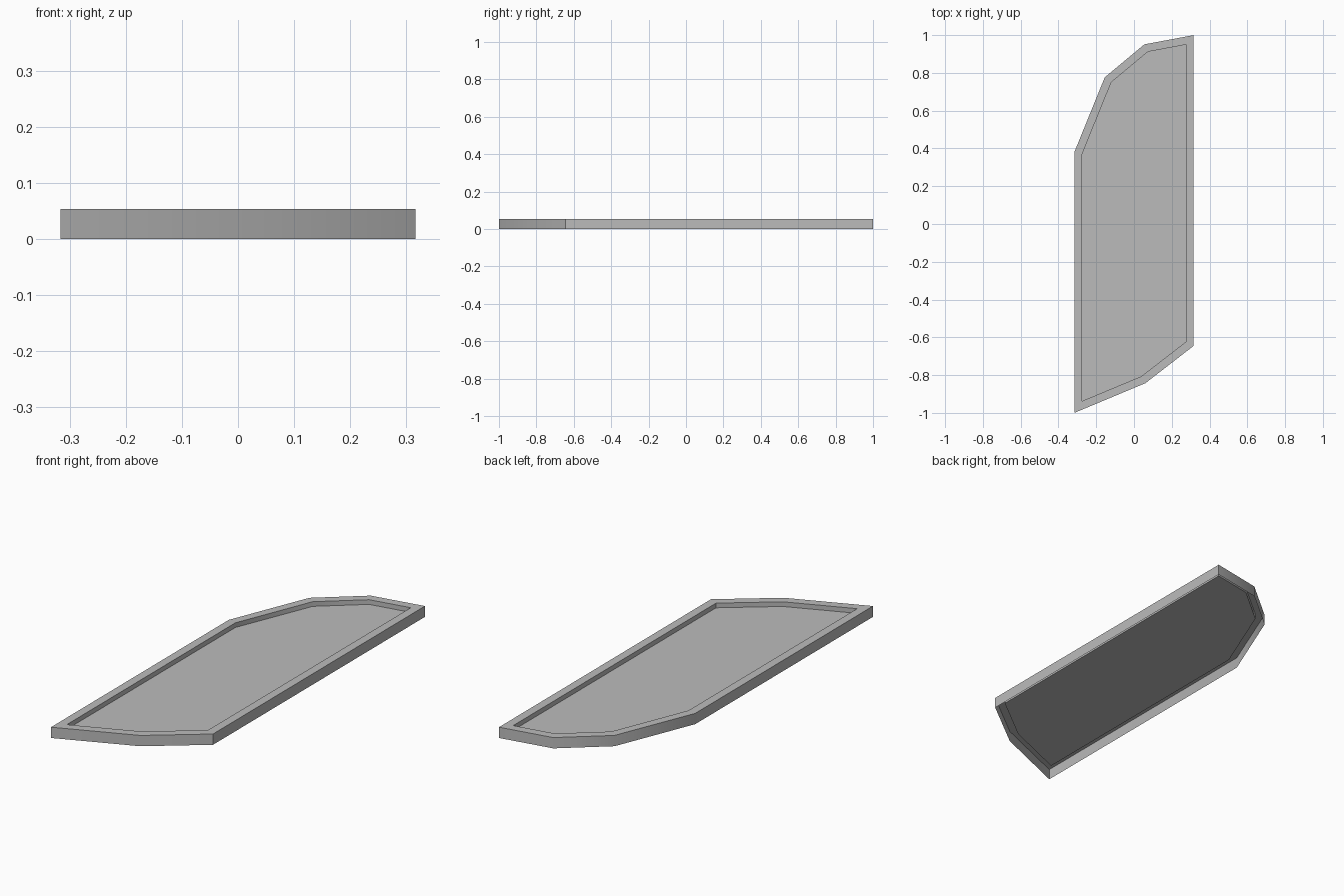
import bpy, bmesh, math

cube = bpy.data.objects.get("Cube")
if cube:
    bpy.data.objects.remove(cube, do_unlink=True)

HEIGHT, PANEL_Z, RIM = 0.053, 0.03, 0.042
OUTLINE = [(-0.316, -1), (0.06, -0.843), (0.316, -0.645), (0.316, 1),
           (0.055, 0.951), (-0.155, 0.776), (-0.316, 0.38)]

# Single flat grey
grey = bpy.data.materials.new("light grey")
grey.use_nodes = True
colour = (0.5, 0.5, 0.5, 1)
grey.diffuse_color = colour
grey.node_tree.nodes["Principled BSDF"].inputs["Base Color"].default_value = colour

# Top face of the tray, with its outer skirt left open underneath
bm = bmesh.new()
top = bm.faces.new([bm.verts.new((x, y, HEIGHT)) for x, y in OUTLINE])
skirt = bmesh.ops.extrude_edge_only(bm, edges=list(top.edges))
for item in skirt["geom"]:
    if isinstance(item, bmesh.types.BMVert):
        item.co.z = 0

# Raised rim, then the panel sunk inside it
bmesh.ops.inset_region(bm, faces=[top], thickness=RIM, use_even_offset=True)
bmesh.ops.inset_region(bm, faces=[top], thickness=0)
for v in top.verts:
    v.co.z = PANEL_Z

bmesh.ops.recalc_face_normals(bm, faces=bm.faces)
if top.normal.z < 0:
    bmesh.ops.reverse_faces(bm, faces=bm.faces)

mesh = bpy.data.meshes.new("rimmed_panel")
bm.to_mesh(mesh)
bm.free()
mesh.materials.append(grey)
panel = bpy.data.objects.new("rimmed_panel", mesh)
bpy.context.collection.objects.link(panel)

# Soft bends around the curved ends, crisp rim edges
bpy.ops.object.select_all(action="DESELECT")
panel.select_set(True)
bpy.context.view_layer.objects.active = panel
bpy.ops.object.shade_smooth_by_angle(angle=math.radians(30))
